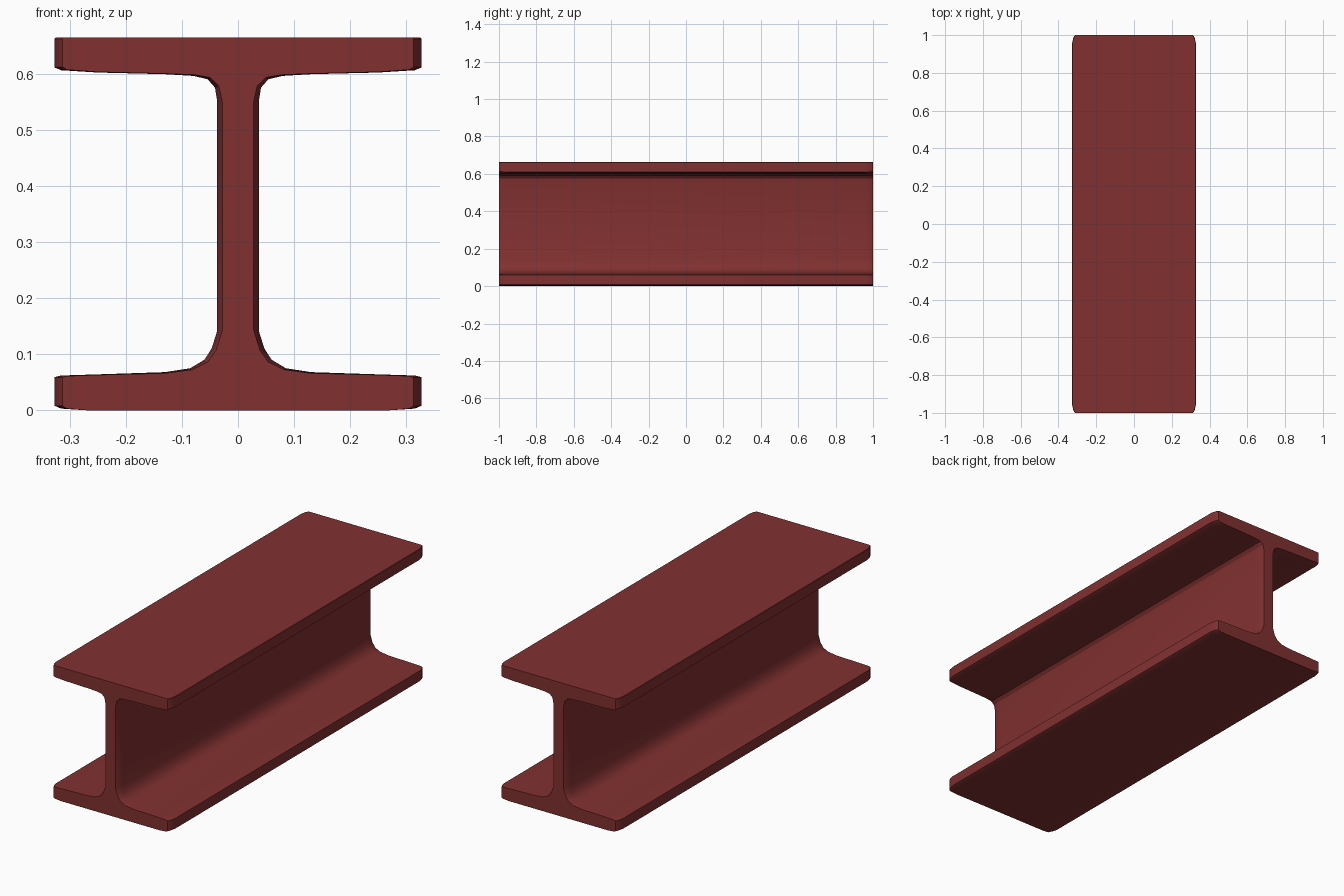
import bpy, bmesh

# Right half of the I-section, bottom to top: (x, z, inset dx, inset dz at the beam ends)
HALF = [
    (0.27, 0.0, 0, 0), (0.315, 0.003, 0.01, 0), (0.327, 0.008, 0.014, 0),
    (0.327, 0.059, 0.014, -0.001), (0.315, 0.062, 0.01, -0.001),
    (0.25, 0.064, 0, -0.001), (0.13, 0.068, 0, -0.002), (0.085, 0.075, 0.002, -0.003),
    (0.06, 0.09, 0.006, -0.004), (0.047, 0.11, 0.008, -0.003), (0.037, 0.142, 0.009, 0),
    (0.037, 0.55, 0.009, 0), (0.041, 0.575, 0.007, 0.003), (0.054, 0.59, 0.005, 0.003),
    (0.08, 0.596, 0.002, 0.002), (0.13, 0.599, 0, 0.001), (0.25, 0.602, 0, 0.001),
    (0.315, 0.606, 0.01, 0.001), (0.327, 0.611, 0.014, 0.001),
    (0.327, 0.662, 0.014, 0), (0.325, 0.664, 0.014, 0),
]
# Stations along the beam: (y, share of the end inset)
STATIONS = [(-1, 1), (-0.985, 0.4), (-0.96, 0), (0.96, 0), (0.985, 0.4), (1, 1)]

bm = bmesh.new()
rings = []
for y, k in STATIONS:
    half = [(x - dx * k, z + dz * k) for x, z, dx, dz in HALF]
    outline = half + [(-x, z) for x, z in reversed(half)]
    rings.append([bm.verts.new((x, y, z)) for x, z in outline])

# Skin between stations
for a, b in zip(rings, rings[1:]):
    for i in range(len(a)):
        j = (i + 1) % len(a)
        bm.faces.new((a[i], a[j], b[j], b[i]))

# End caps
bm.faces.new(rings[0])
bm.faces.new(rings[-1][::-1])
bmesh.ops.recalc_face_normals(bm, faces=bm.faces[:])

mesh = bpy.data.meshes.new("steel_beam")
bm.to_mesh(mesh)
bm.free()
beam = bpy.data.objects.new("steel_beam", mesh)
bpy.context.collection.objects.link(beam)

# Red oxide paint
paint = bpy.data.materials.new("red_oxide")
paint.diffuse_color = (0.22, 0.03, 0.03, 1)
mesh.materials.append(paint)

bpy.context.view_layer.objects.active = beam
beam.select_set(True)
bpy.ops.object.shade_smooth_by_angle(angle=0.52)
